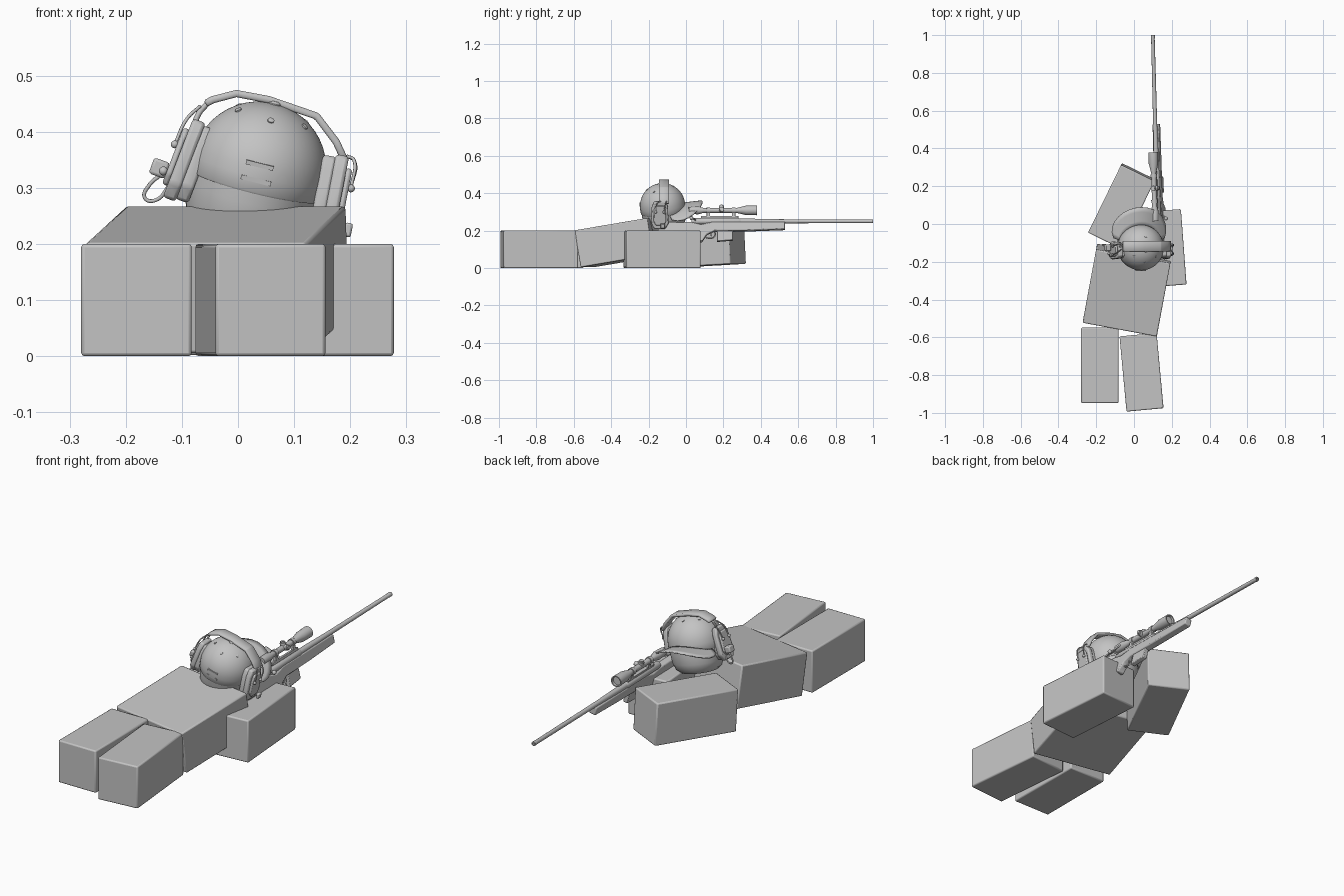
import bpy, bmesh
from math import sin, cos, pi, radians
from mathutils import Matrix, Vector

cube = bpy.data.objects.get("Cube")
if cube:
    bpy.data.objects.remove(cube, do_unlink=True)

grey = bpy.data.materials.new("plain grey")
grey.use_nodes = True
grey.diffuse_color = (0.55, 0.55, 0.55, 1)
grey.node_tree.nodes["Principled BSDF"].inputs["Base Color"].default_value = (0.55, 0.55, 0.55, 1)


def frame(loc, rx=0, ry=0, rz=0):
    turn = Matrix.Rotation(radians(rz), 4, 'Z') @ Matrix.Rotation(radians(ry), 4, 'Y')
    return Matrix.Translation(loc) @ turn @ Matrix.Rotation(radians(rx), 4, 'X')


def finish(name, bm, mat, bevel=0, segments=2):
    bmesh.ops.recalc_face_normals(bm, faces=bm.faces)
    mesh = bpy.data.meshes.new(name)
    bm.to_mesh(mesh)
    bm.free()
    mesh.materials.append(grey)
    for p in mesh.polygons:
        p.use_smooth = True
    mesh.set_sharp_from_angle(angle=radians(35))
    ob = bpy.data.objects.new(name, mesh)
    ob.matrix_world = mat
    bpy.context.collection.objects.link(ob)
    if bevel:
        mod = ob.modifiers.new("soft edges", 'BEVEL')
        mod.width, mod.segments = bevel, segments
    return ob


def box(name, size, mat, bevel=0):
    bm = bmesh.new()
    bmesh.ops.create_cube(bm, size=1)
    bmesh.ops.scale(bm, vec=size, verts=bm.verts)
    return finish(name, bm, mat, bevel)


def slab(name, outline, x0, x1, mat, bevel=0):
    """Extrude a (y, z) outline along x."""
    bm = bmesh.new()
    face = bm.faces.new([bm.verts.new((x0, y, z)) for y, z in outline])
    out = bmesh.ops.extrude_face_region(bm, geom=[face])
    moved = [v for v in out["geom"] if isinstance(v, bmesh.types.BMVert)]
    bmesh.ops.translate(bm, vec=(x1 - x0, 0, 0), verts=moved)
    return finish(name, bm, mat, bevel)


def lathe(name, profile, mat, axis='Z', steps=32):
    """Turn a (radius, height) profile around an axis, closing both ends."""
    bm = bmesh.new()
    rings = []
    for r, h in profile:
        ring = []
        for i in range(steps):
            a = 2 * pi * i / steps
            u, v = r * cos(a), r * sin(a)
            ring.append(bm.verts.new({'Z': (u, v, h), 'Y': (u, h, v), 'X': (h, u, v)}[axis]))
        rings.append(ring)
    for a, b in zip(rings, rings[1:]):
        for i in range(steps):
            j = (i + 1) % steps
            bm.faces.new((a[i], a[j], b[j], b[i]))
    bm.faces.new(rings[0])
    bm.faces.new(rings[-1])
    return finish(name, bm, mat)


def ball(name, radius, mat):
    bm = bmesh.new()
    bmesh.ops.create_uvsphere(bm, u_segments=16, v_segments=10, radius=radius)
    return finish(name, bm, mat)


def wire(name, points, radius, mat):
    cu = bpy.data.curves.new(name, 'CURVE')
    cu.dimensions = '3D'
    cu.bevel_depth, cu.bevel_resolution = radius, 2
    cu.use_fill_caps = True
    sp = cu.splines.new('BEZIER')
    sp.bezier_points.add(len(points) - 1)
    for bp, p in zip(sp.bezier_points, points):
        bp.co = p
        bp.handle_left_type = bp.handle_right_type = 'AUTO'
    cu.materials.append(grey)
    ob = bpy.data.objects.new(name, cu)
    ob.matrix_world = mat
    bpy.context.collection.objects.link(ob)


# Blocky body lying prone
limb = (0.197, 0.4, 0.2)
box("right_leg", limb, frame((-0.181, -0.748, 0.1)), 0.006)
box("left_leg", limb, frame((0.04, -0.785, 0.1), rz=5.3), 0.006)
box("torso", (0.4, 0.4, 0.2), frame((-0.037, -0.35, 0.136), rx=9.5, rz=-10.5), 0.006)
box("left_arm", limb, frame((0.165, -0.128, 0.1), rz=4.3), 0.006)
box("right_arm", limb, frame((-0.065, 0.095, 0.112), rx=3, rz=-26), 0.006)

# Head and cap share one tilted frame
head = frame((0.037, -0.125, 0.333), rx=7, ry=14)
lathe("head", [(0.08, -0.135), (0.1, -0.12), (0.112, -0.09), (0.117, -0.05), (0.117, 0)], head)
R = 0.121
dome = [(0.119, -0.03), (R, -0.027)]
dome += [(R * cos(t), R * sin(t)) for t in (radians(a) for a in range(0, 90, 8))]
lathe("cap_dome", dome, head, steps=48)
lathe("cap_button", [(0.012, 0.115), (0.012, 0.122), (0.007, 0.126)], head, steps=16)
for i in range(6):
    a = radians(30 + 60 * i)
    d = Vector((cos(a) * cos(0.95), sin(a) * cos(0.95), sin(0.95)))
    eye = head @ Matrix.Translation(d * R) @ d.to_track_quat('Z', 'Y').to_matrix().to_4x4()
    lathe("cap_eyelet", [(0.006, -0.003), (0.006, 0.002), (0.003, 0.003)], eye, steps=12)
for z, w in ((0.0, 0.055), (0.028, 0.05)):
    box("cap_rear_strap", (w, 0.008, 0.008), head @ Matrix.Translation((0, -0.117, z - 0.006)))

# Curved brim, drooping at both sides
bm = bmesh.new()
rows = []
for k in range(5):
    row = []
    for i in range(17):
        a = radians(-72 + 9 * i)
        reach = 0.115 + k / 4 * 0.1 * cos(a * 90 / 78) ** 0.6
        x, y = reach * sin(a), reach * cos(a)
        row.append(bm.verts.new((x, y, -0.008 - 2.4 * x * x)))
    rows.append(row)
for a, b in zip(rows, rows[1:]):
    for i in range(16):
        bm.faces.new((a[i], a[i + 1], b[i + 1], b[i]))
brim = finish("cap_brim", bm, head)
brim.modifiers.new("thickness", 'SOLIDIFY').thickness = 0.006

# Headset band: a strip following an arch over the cap
arch = [(-0.058, 0.45), (-0.045, 0.457), (-0.003, 0.468), (0.055, 0.457),
        (0.14, 0.428), (0.175, 0.382), (0.192, 0.345)]
bm = bmesh.new()
pairs = [[bm.verts.new((x, y, z)) for y in (-0.145, -0.09)] for x, z in arch]
for (a, b), (c, d) in zip(pairs, pairs[1:]):
    bm.faces.new((a, b, d, c))
band = finish("headset_band", bm, Matrix())
mod = band.modifiers.new("thickness", 'SOLIDIFY')
mod.thickness, mod.offset = 0.013, 0
mod = band.modifiers.new("soft edges", 'BEVEL')
mod.width = 0.003

# Ear cups: cushion, shell and outer cover, with wire yokes
shape = [(-0.03, 0.075), (0.03, 0.075), (0.043, 0.045), (0.047, -0.045),
         (0.03, -0.075), (-0.03, -0.075), (-0.047, -0.045), (-0.043, 0.045)]


def scaled(s):
    return [(y * s, z * s) for y, z in shape]


for name, side, mat in (("right", -1, frame((-0.092, -0.14, 0.348), ry=21)),
                        ("left", 1, frame((0.168, -0.14, 0.285), ry=11))):
    slab(name + "_ear_cushion", scaled(0.93), -side * 0.03, -side * 0.005, mat, 0.006)
    slab(name + "_ear_shell", shape, -side * 0.008, side * 0.016, mat, 0.006)
    slab(name + "_ear_cover", scaled(0.72), side * 0.014, side * 0.026, mat, 0.005)
    for y in (-0.022, 0.022):
        top = 0.1 if side < 0 else 0.075
        wire(name + "_ear_yoke", [(side * 0.012, y * 0.7 + 0.02, top),
                                  (side * 0.026, y + 0.01, 0.07),
                                  (side * 0.03, y, 0.02)], 0.003, mat)
        ball(name + "_yoke_pivot", 0.007, mat @ Matrix.Translation((side * 0.03, y, 0.02)))
wire("band_wire", [(-0.052, -0.118, 0.453), (-0.07, -0.118, 0.432), (-0.08, -0.12, 0.405)],
     0.005, Matrix())

# Microphone parts and cable
box("mic_mount", (0.03, 0.035, 0.03), frame((-0.14, -0.125, 0.335), ry=20), 0.005)
ball("mic_joint", 0.008, frame((-0.133, -0.155, 0.33)))
wire("mic_cable", [(-0.135, -0.12, 0.325), (-0.158, -0.115, 0.305), (-0.166, -0.11, 0.282),
                   (-0.15, -0.11, 0.277), (-0.118, -0.125, 0.31)], 0.0035, Matrix())
box("left_cup_knob", (0.014, 0.024, 0.025), frame((0.196, -0.125, 0.225), ry=11), 0.004)

# Rifle, leaning to its left; the origin lies on the barrel axis
rifle = frame((0.118, 0.3, 0.25), ry=-14, rz=1.5)


def at(x, y, z):
    return rifle @ Matrix.Translation((x, y, z))


lathe("barrel", [(0.014, -0.12), (0.014, 0.05), (0.011, 0.2), (0.0095, 0.68),
                 (0.0105, 0.685), (0.0105, 0.7), (0.005, 0.7), (0.005, 0.68)], rifle, 'Y', 20)
stock = [(0.23, -0.006), (0.23, -0.046), (0.02, -0.054), (-0.15, -0.056), (-0.19, -0.075),
         (-0.215, -0.115), (-0.25, -0.11), (-0.25, -0.07), (-0.45, -0.115),
         (-0.45, -0.005), (-0.27, -0.008), (-0.22, -0.02), (-0.16, -0.006)]
slab("stock", stock, -0.017, 0.017, rifle, 0.005)
lathe("receiver", [(0.014, -0.27), (0.017, -0.26), (0.017, -0.02), (0.014, -0.01)], rifle, 'Y', 20)
slab("magazine", [(-0.05, -0.05), (-0.05, -0.105), (-0.135, -0.112), (-0.135, -0.05)],
     -0.011, 0.011, rifle, 0.003)
wire("trigger_guard", [(0, -0.145, -0.055), (0, -0.15, -0.085), (0, -0.185, -0.092),
                       (0, -0.21, -0.075)], 0.004, rifle)
wire("trigger", [(0, -0.175, -0.055), (0, -0.168, -0.07), (0, -0.165, -0.082)], 0.003, rifle)
wire("bolt_handle", [(0.01, -0.25, 0.002), (0.03, -0.255, 0.004), (0.045, -0.27, 0.006)],
     0.004, rifle)
ball("bolt_knob", 0.01, at(0.047, -0.272, 0.006))

# Scope with rail, rings and turrets
box("scope_rail", (0.016, 0.2, 0.012), at(0, -0.12, 0.022), 0.002)
scope = [(0.012, -0.285), (0.019, -0.285), (0.021, -0.235), (0.013, -0.205), (0.013, -0.03),
         (0.025, 0.02), (0.026, 0.08), (0.021, 0.08), (0.02, 0.07)]
lathe("scope_tube", scope, at(0, 0, 0.06), 'Y', 24)
for y in (-0.18, -0.045):
    lathe("scope_ring", [(0.017, y - 0.009), (0.017, y + 0.009)], at(0, 0, 0.06), 'Y', 16)
    box("ring_foot", (0.016, 0.018, 0.03), at(0, y, 0.037), 0.002)
turret = [(0.013, 0), (0.013, 0.022), (0.01, 0.023), (0.01, 0.029)]
lathe("top_turret", turret, at(0, -0.11, 0.06), 'Z', 16)
lathe("side_turret", turret, at(0, -0.11, 0.06), 'X', 16)
